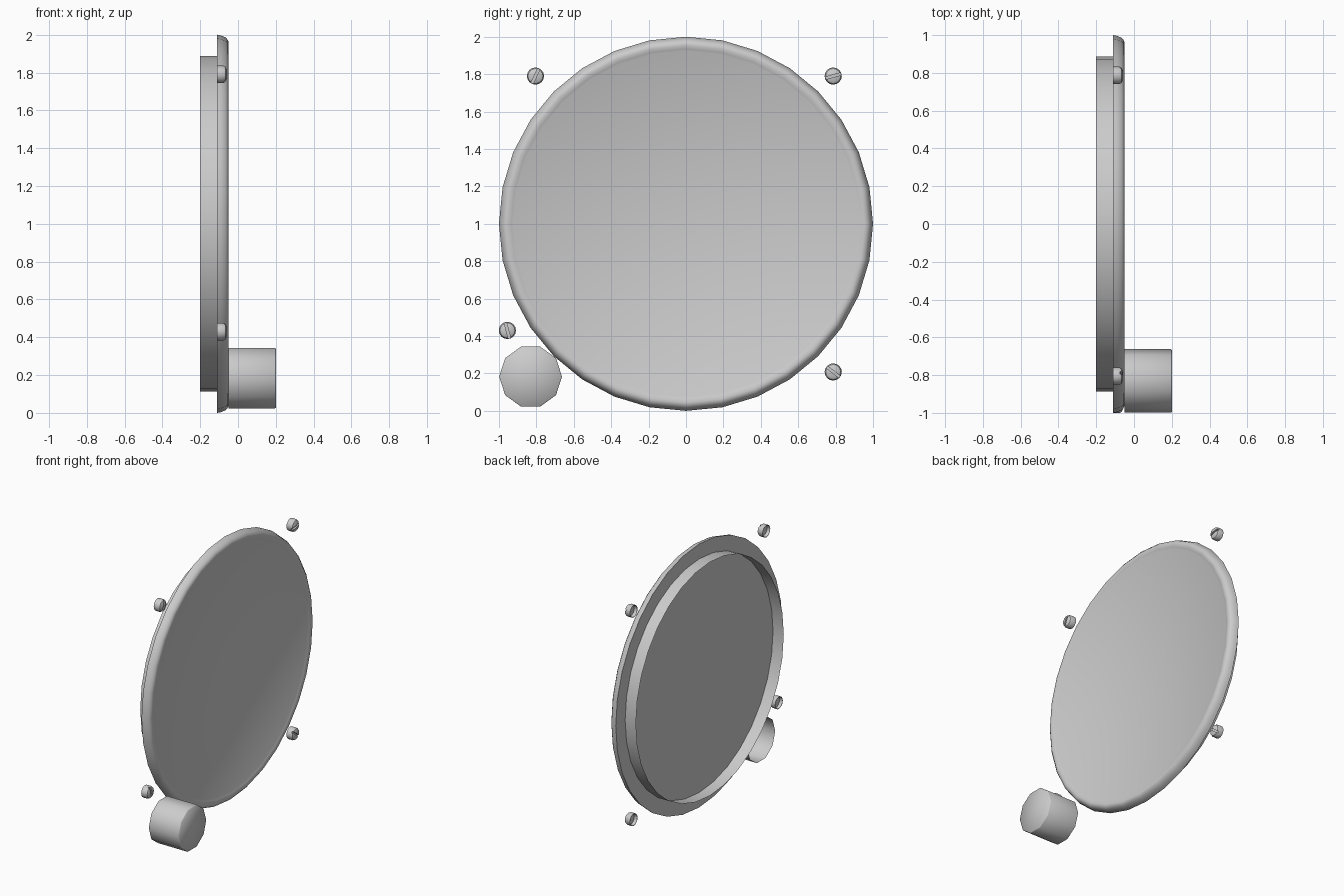
import bpy, bmesh, math
from mathutils import Matrix

if "Cube" in bpy.data.objects:
    bpy.data.objects.remove(bpy.data.objects["Cube"])

metal = bpy.data.materials.new("grey_metal")
metal.diffuse_color = (0.6, 0.6, 0.6, 1)
metal.use_nodes = True
metal.node_tree.nodes["Principled BSDF"].inputs["Base Color"].default_value = metal.diffuse_color


def lathe(name, profile, sides, centre, angle=35):
    """Revolve (x, radius) points about the x axis through centre (y, z)."""
    bm = bmesh.new()
    rings = []
    for x, r in profile:
        if r == 0:
            rings.append([bm.verts.new((x, 0, 0))] * sides)
        else:
            rings.append([bm.verts.new((x, r * math.cos(2 * math.pi * i / sides),
                                        r * math.sin(2 * math.pi * i / sides)))
                          for i in range(sides)])
    for a, b in zip(rings, rings[1:]):
        for i in range(sides):
            j = (i + 1) % sides
            quad = [a[i], a[j], b[j], b[i]]
            bm.faces.new(list(dict.fromkeys(quad)))
    mesh = bpy.data.meshes.new(name)
    bm.to_mesh(mesh)
    bm.free()
    mesh.materials.append(metal)
    obj = bpy.data.objects.new(name, mesh)
    obj.location = (0, *centre)
    bpy.context.collection.objects.link(obj)
    bpy.ops.object.select_all(action='DESELECT')
    obj.select_set(True)
    bpy.context.view_layer.objects.active = obj
    bpy.ops.object.shade_smooth_by_angle(angle=math.radians(angle))
    return obj


# Round face plate with a rounded rim and a flat back flange
lathe("face_plate", [(-0.11, 0.885), (-0.11, 1.0), (-0.09, 0.996), (-0.065, 0.986),
                     (-0.052, 0.97), (-0.05, 0.955), (-0.055, 0.935),
                     (-0.06, 0.925), (-0.06, 0)], 32, (0, 1))

# Open drum behind the plate, with its floor inside
lathe("back_drum", [(-0.2, 0.887), (-0.11, 0.887), (-0.11, 0)][::-1], 32, (0, 1))

# Ten-sided knob, hollow at the back
lathe("knob", [(-0.05, 0.168), (0.195, 0.168), (0.2, 0.164), (0.2, 0)], 10,
      (-0.831, 0.183), 60)

# Domed screws with a slot across the head, hollow at the back
screws = [(-0.805, 1.79, 65), (0.787, 1.79, 15), (-0.955, 0.43, 105), (0.787, 0.208, -38)]
for n, (y, z, turn) in enumerate(screws, 1):
    screw = lathe(f"screw_{n}", [(-0.088, 0), (-0.088, 0.041), (-0.112, 0.043),
                                 (-0.112, 0.046), (-0.078, 0.046), (-0.066, 0.040),
                                 (-0.059, 0.026), (-0.057, 0)], 16, (y, z))
    bm = bmesh.new()
    bm.from_mesh(screw.data)
    bmesh.ops.recalc_face_normals(bm, faces=bm.faces)
    bm.to_mesh(screw.data)
    bm.free()
    # Slot cutter
    bpy.ops.mesh.primitive_cube_add(size=1)
    cutter = bpy.context.object
    cutter.name = f"slot_cutter_{n}"
    cutter.matrix_world = (Matrix.Translation((-0.05, y, z))
                           @ Matrix.Rotation(math.radians(turn), 4, 'X')
                           @ Matrix.Diagonal((0.05, 0.12, 0.013, 1)))
    cutter.data.materials.append(metal)
    cutter.hide_render = True
    cutter.display_type = 'WIRE'
    cut = screw.modifiers.new("slot", 'BOOLEAN')
    cut.operation = 'DIFFERENCE'
    cut.solver = 'EXACT'
    cut.object = cutter
